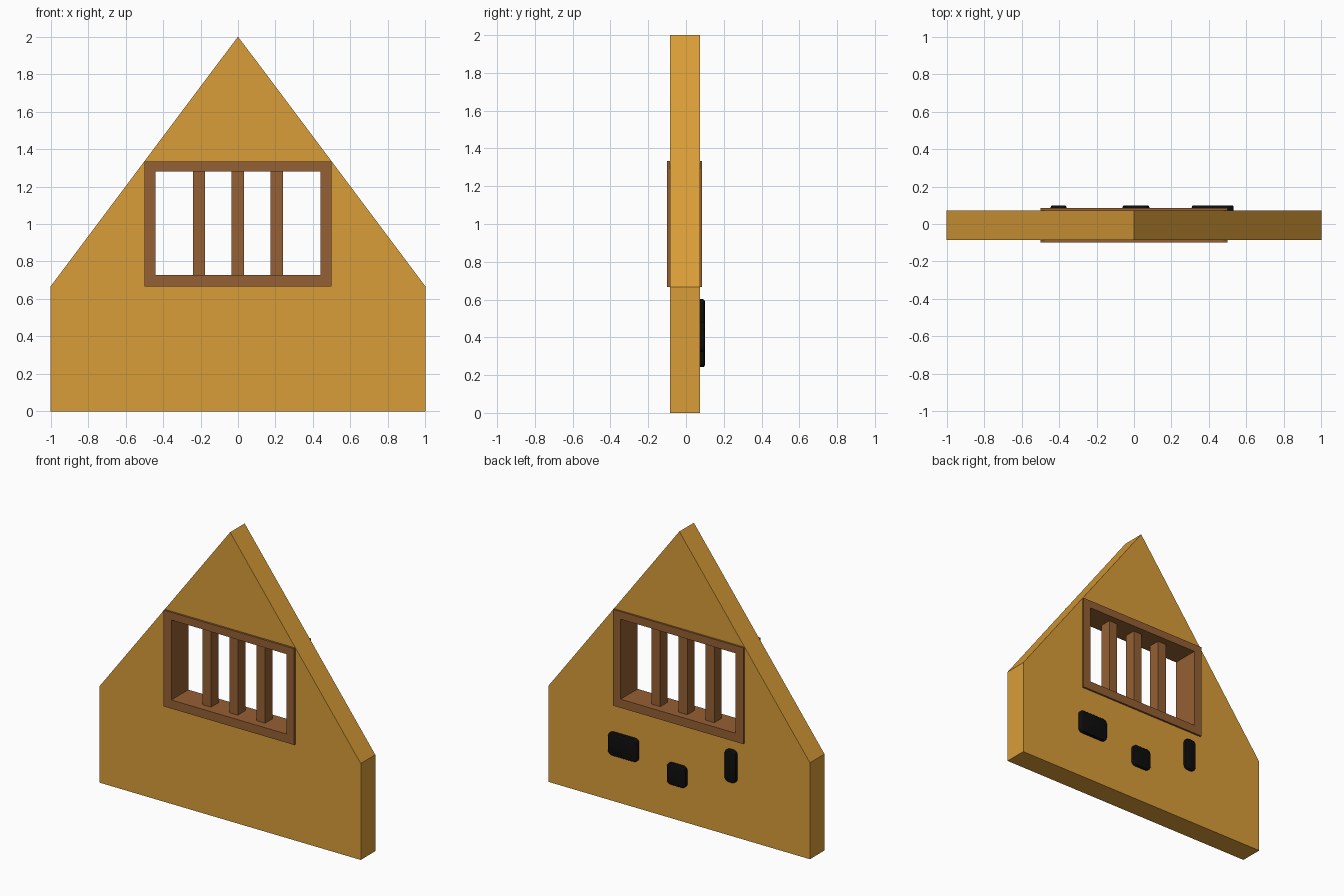
import bpy, bmesh

if "Cube" in bpy.data.objects:
    bpy.data.objects.remove(bpy.data.objects["Cube"])

def material(name, rgb):
    m = bpy.data.materials.new(name)
    m.diffuse_color = (*rgb, 1)
    m.use_nodes = True
    m.node_tree.nodes["Principled BSDF"].inputs["Base Color"].default_value = m.diffuse_color
    return m

YELLOW = material("ochre_wall", (0.70, 0.34, 0.04))
BROWN = material("brown_wood", (0.30, 0.115, 0.033))
BLACK = material("black_rubber", (0.004, 0.004, 0.004))

def rect(x0, x1, z0, z1):
    return [(x0, z0), (x1, z0), (x1, z1), (x0, z1)]

def prism(name, loops, y0, y1, mat):
    """Fill x-z outlines (later loops are holes) and extrude from y0 to y1."""
    bm = bmesh.new()
    edges = []
    for loop in loops:
        vs = [bm.verts.new((x, y0, z)) for x, z in loop]
        edges += [bm.edges.new((vs[i - 1], vs[i])) for i in range(len(vs))]
    bmesh.ops.triangle_fill(bm, edges=edges, use_beauty=True, use_dissolve=False)
    ext = bmesh.ops.extrude_face_region(bm, geom=bm.faces[:], use_keep_orig=True)
    verts = [g for g in ext["geom"] if isinstance(g, bmesh.types.BMVert)]
    bmesh.ops.translate(bm, verts=verts, vec=(0, y1 - y0, 0))
    bmesh.ops.recalc_face_normals(bm, faces=bm.faces[:])
    me = bpy.data.meshes.new(name)
    bm.to_mesh(me)
    bm.free()
    me.materials.append(mat)
    ob = bpy.data.objects.new(name, me)
    bpy.context.collection.objects.link(ob)
    return ob

# Gable wall with a window hole hidden behind the frame
gable = [(-1, 0), (1, 0), (1, 0.667), (0, 2), (-1, 0.667)]
prism("gable_wall", [gable, rect(-0.47, 0.47, 0.70, 1.305)], -0.086, 0.073, YELLOW)

# Window frame and its three upright bars
prism("window_frame", [rect(-0.5, 0.5, 0.667, 1.333),
                       rect(-0.44, 0.44, 0.727, 1.28)], -0.1, 0.086, BROWN)
for i, x in enumerate((-0.208, -0.002, 0.206)):
    prism(f"window_bar_{i + 1}", [rect(x - 0.033, x + 0.033, 0.72, 1.29)],
          -0.045, 0.035, BROWN)

# Rounded black pads on the back
def pad(name, x0, x1, z0, z1):
    bm = bmesh.new()
    bmesh.ops.create_cube(bm, size=1)
    y0, y1 = 0.06, 0.1
    for v in bm.verts:
        v.co = ((x0 + x1) / 2 + v.co.x * (x1 - x0),
                (y0 + y1) / 2 + v.co.y * (y1 - y0),
                (z0 + z1) / 2 + v.co.z * (z1 - z0))
    # round the four corners, then soften the outer rim
    corners = [e for e in bm.edges
               if abs(e.verts[0].co.y - e.verts[1].co.y) > 0.01]
    bmesh.ops.bevel(bm, geom=corners, offset=0.027, segments=4,
                    profile=0.5, affect='EDGES')
    rim = [e for e in bm.edges if all(v.co.y > y1 - 1e-4 for v in e.verts)]
    bmesh.ops.bevel(bm, geom=rim, offset=0.012, segments=3,
                    profile=0.5, affect='EDGES')
    me = bpy.data.meshes.new(name)
    bm.to_mesh(me)
    bm.free()
    me.materials.append(BLACK)
    ob = bpy.data.objects.new(name, me)
    bpy.context.collection.objects.link(ob)
    bpy.ops.object.select_all(action='DESELECT')
    ob.select_set(True)
    bpy.context.view_layer.objects.active = ob
    bpy.ops.object.shade_smooth_by_angle()

pad("tall_pad", -0.445, -0.36, 0.378, 0.602)
pad("small_pad", -0.062, 0.082, 0.242, 0.39)
pad("wide_pad", 0.308, 0.532, 0.323, 0.482)
